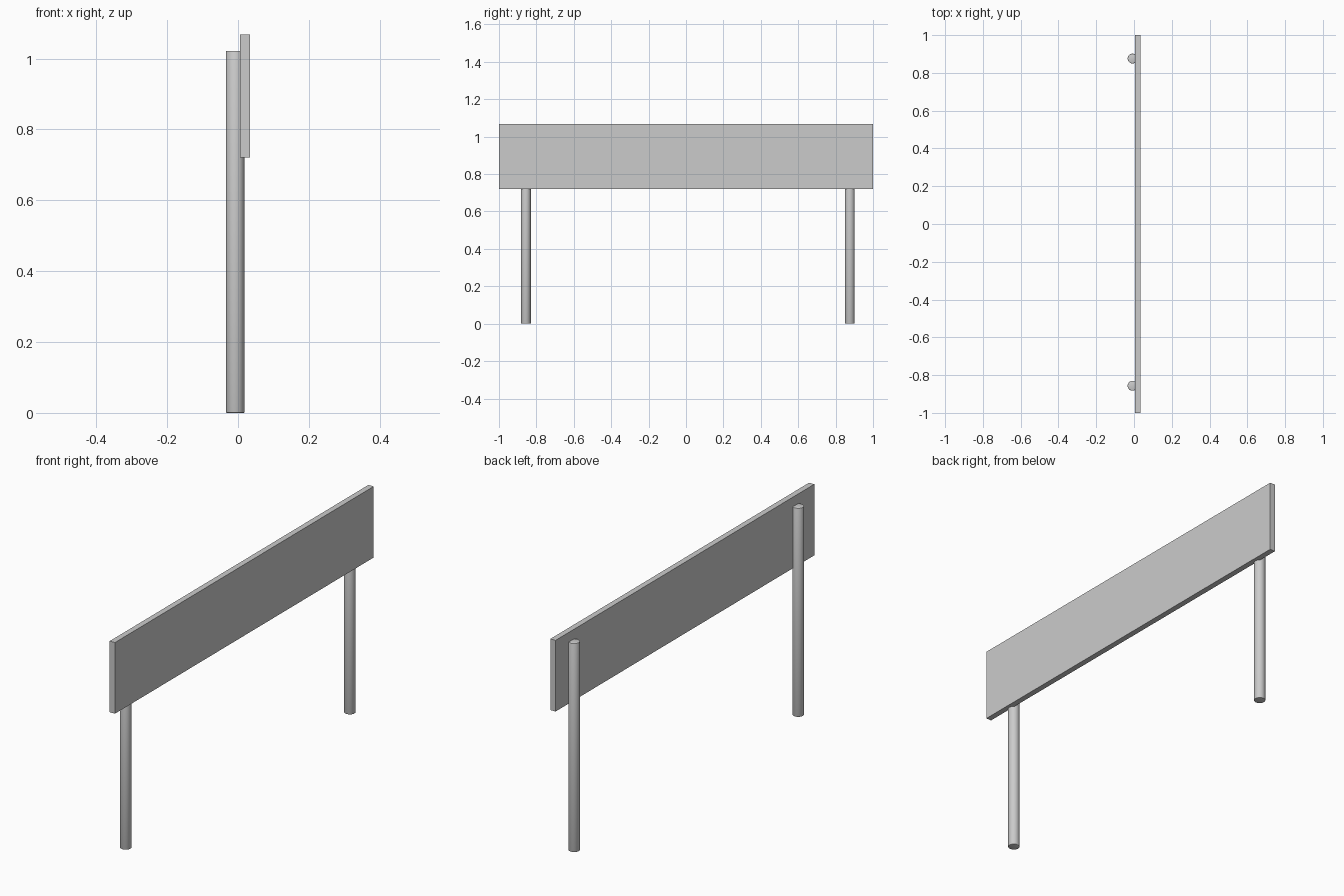
import bpy

cube = bpy.data.objects.get("Cube")
if cube:
    bpy.data.objects.remove(cube, do_unlink=True)

# One plain grey for the whole sign
grey = bpy.data.materials.new("light grey")
grey.use_nodes = True
colour = (0.6, 0.6, 0.6, 1)
grey.diffuse_color = colour
grey.node_tree.nodes["Principled BSDF"].inputs["Base Color"].default_value = colour

POST_RADIUS = 0.026
POST_HEIGHT = 1.021


def add_post(name, y):
    bpy.ops.mesh.primitive_cylinder_add(
        vertices=32, radius=POST_RADIUS, depth=POST_HEIGHT,
        location=(-0.008, y, POST_HEIGHT / 2))
    post = bpy.context.object
    post.name = name
    post.data.materials.append(grey)
    # Tiny softened rims
    bevel = post.modifiers.new("soft rim", "BEVEL")
    bevel.width = 0.002
    bevel.segments = 2
    bevel.limit_method = "ANGLE"
    bpy.ops.object.shade_smooth()


# Round posts behind the board
add_post("front_post", -0.856)
add_post("back_post", 0.876)

# Long flat board
bottom, top = 0.72, 1.068
near, far = 0.006, 0.034
bpy.ops.mesh.primitive_cube_add(
    size=1, location=((near + far) / 2, 0, (bottom + top) / 2))
board = bpy.context.object
board.name = "board"
board.scale = (far - near, 2, top - bottom)
bpy.ops.object.transform_apply(location=False, rotation=False, scale=True)
board.data.materials.append(grey)
